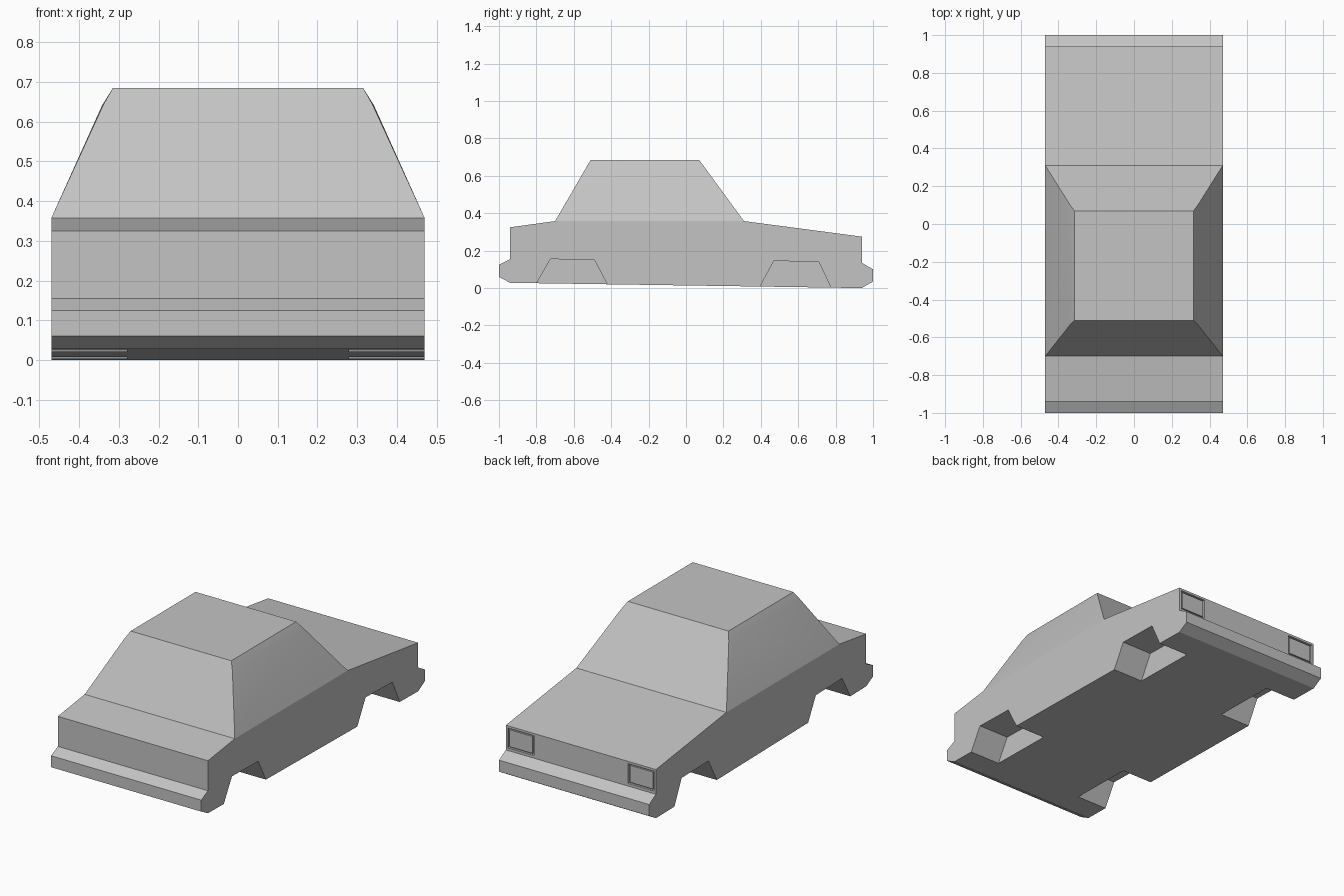
import bpy
import bmesh

cube = bpy.data.objects.get("Cube")
if cube:
    bpy.data.objects.remove(cube, do_unlink=True)

HALF = 0.47      # half width of the body
BELT = 0.358     # height of the waistline

paint = bpy.data.materials.new("body_grey")
paint.use_nodes = True
grey = (0.55, 0.55, 0.55, 1)
paint.diffuse_color = grey
paint.node_tree.nodes["Principled BSDF"].inputs["Base Color"].default_value = grey


def add_object(name, bm):
    bmesh.ops.recalc_face_normals(bm, faces=bm.faces)
    mesh = bpy.data.meshes.new(name)
    bm.to_mesh(mesh)
    bm.free()
    mesh.materials.append(paint)
    obj = bpy.data.objects.new(name, mesh)
    bpy.context.collection.objects.link(obj)
    return obj


def prism(name, profile, x0, x1):
    """Extrude a side profile of (y, z) points from x0 to x1."""
    bm = bmesh.new()
    face = bm.faces.new([bm.verts.new((x0, y, z)) for y, z in profile])
    new = bmesh.ops.extrude_face_region(bm, geom=[face])["geom"]
    verts = [v for v in new if isinstance(v, bmesh.types.BMVert)]
    bmesh.ops.translate(bm, verts=verts, vec=(x1 - x0, 0, 0))
    return add_object(name, bm)


def rect(y0, y1, z0, z1):
    return [(y0, z0), (y1, z0), (y1, z1), (y0, z1)]


def cut(target, cutter):
    mod = target.modifiers.new("cut", 'BOOLEAN')
    mod.operation = 'DIFFERENCE'
    mod.solver = 'EXACT'
    mod.object = cutter
    bpy.context.view_layer.objects.active = target
    bpy.ops.object.modifier_apply(modifier=mod.name)
    bpy.data.objects.remove(cutter, do_unlink=True)


# Lower body with both bumpers
body = prism("lower_body", [
    (-1, 0.06), (-1, 0.125), (-0.94, 0.155), (-0.94, 0.325),
    (-0.70, BELT), (0.31, BELT), (0.94, 0.275), (0.94, 0.135),
    (1, 0.10), (1, 0.035), (0.94, 0), (-0.94, 0.028)], -HALF, HALF)

# Wheel arches: (y, z) outlines that run on below the floor
arches = [
    [(-0.83, -0.03), (-0.725, 0.155), (-0.49, 0.15), (-0.395, -0.03)],
    [(0.375, -0.03), (0.47, 0.145), (0.71, 0.14), (0.79, -0.03)],
]
for side in (-1, 1):
    for outline in arches:
        cut(body, prism("arch_cutter", outline, side * 0.28, side * 0.6))
    # Lamp recess, filled by a slightly smaller lens
    cut(body, prism("lamp_cutter", rect(0.928, 0.96, 0.15, 0.262),
                    side * 0.295, side * 0.457))
    name = "left_headlight" if side > 0 else "right_headlight"
    prism(name, rect(0.928, 0.937, 0.158, 0.254), side * 0.304, side * 0.448)

# Cabin: roof, screens, and side panels with softened upper edges
bm = bmesh.new()
corners = {}
for side in (-1, 1):
    for end, (base_y, bend_y, pane_y, roof_y) in {
            "rear": (-0.70, -0.533, -0.50, -0.51),
            "nose": (0.31, 0.10, 0.065, 0.07)}.items():
        corners[side, end] = [bm.verts.new(co) for co in (
            (side * HALF, base_y, BELT),
            (side * 0.338, bend_y, 0.645),
            (side * 0.342, pane_y, 0.642),
            (side * 0.315, roof_y, 0.685))]
for end in ("rear", "nose"):
    a, b = corners[-1, end], corners[1, end]
    bm.faces.new((a[0], b[0], b[1], b[3], a[3], a[1]))
for side in (-1, 1):
    r, n = corners[side, "rear"], corners[side, "nose"]
    bm.faces.new((r[0], n[0], n[2], r[2]))
    bm.faces.new((r[2], n[2], n[3], r[3]))
    for c in (r, n):
        bm.faces.new((c[0], c[1], c[2]))
        bm.faces.new((c[1], c[3], c[2]))
bm.faces.new([corners[s, e][3] for s, e in
              ((-1, "rear"), (1, "rear"), (1, "nose"), (-1, "nose"))])
cabin = add_object("cabin", bm)

# Soften only the shallow creases of the cabin sides
bpy.ops.object.select_all(action='DESELECT')
cabin.select_set(True)
bpy.context.view_layer.objects.active = cabin
bpy.ops.object.shade_smooth_by_angle(angle=0.4)
